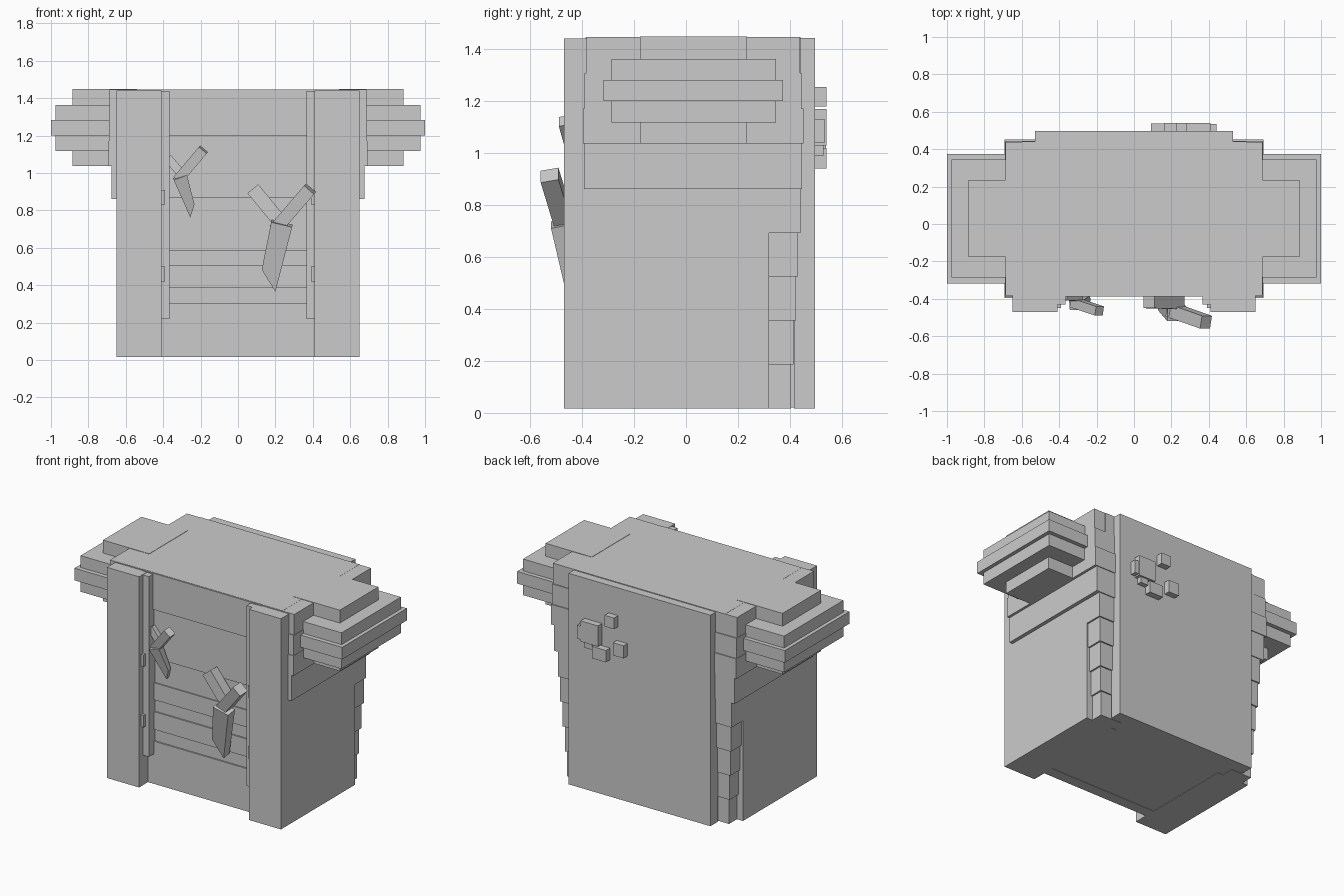
import bpy, bmesh
from mathutils import Vector, Matrix

if "Cube" in bpy.data.objects:
    bpy.data.objects.remove(bpy.data.objects["Cube"])

grey = bpy.data.materials.new("plain grey")
grey.diffuse_color = (0.6, 0.6, 0.6, 1)
grey.use_nodes = True
grey.node_tree.nodes["Principled BSDF"].inputs["Base Color"].default_value = grey.diffuse_color


def finish(name, bm):
    bmesh.ops.recalc_face_normals(bm, faces=bm.faces)
    me = bpy.data.meshes.new(name)
    bm.to_mesh(me)
    bm.free()
    me.materials.append(grey)
    ob = bpy.data.objects.new(name, me)
    bpy.context.collection.objects.link(ob)
    return ob


def box(name, x, y, z):
    """Axis-aligned block from (min, max) ranges."""
    bm = bmesh.new()
    bmesh.ops.create_cube(bm, size=1)
    for v in bm.verts:
        v.co = [r[0] if c < 0 else r[1] for c, r in zip(v.co, (x, y, z))]
    return finish(name, bm)


def pair(name, x, y, z):
    """Block on the right and its mirror on the left."""
    box("right_" + name, x, y, z)
    box("left_" + name, (-x[1], -x[0]), y, z)


def bar(name, a, b, width, depth, tip=1.0, skew=0.0):
    """Block running from a to b, optionally narrowing to a slanted tip."""
    a, b = Vector(a), Vector(b)
    d = (b - a).normalized()
    side = d.cross(Vector((0, -1, 0))).normalized()
    out = side.cross(d)
    bm = bmesh.new()
    bmesh.ops.create_cube(bm, size=1)
    for v in bm.verts:
        u, w, t = v.co
        end = t > 0
        k = tip if end else 1
        v.co = (b if end else a) + side * u * width * k + out * w * depth * k
        if end:
            v.co += d * skew * u * 2
    return finish(name, bm)


# Central body and back
box("body_core", (-.52, .52), (-.36, .42), (.02, 1.43))
box("top_cap", (-.6, .6), (-.38, .44), (1.30, 1.447))
box("back_panel", (-.53, .53), (.415, .497), (.017, 1.442))

# Front slats, each at its own depth
for i, (z0, z1, y) in enumerate([
        (1.20, 1.445, -.387), (.87, 1.20, -.377), (.70, .87, -.367),
        (.585, .70, -.375), (.505, .585, -.365), (.385, .505, -.375),
        (.305, .385, -.365), (.017, .305, -.375)]):
    box(f"front_slat_{i}", (-.45, .45), (y, -.3), (z0, z1))

# Side blocks with front pillars, trims and studs
pair("side_block", (.41, .65), (-.47, .32), (.017, 1.44))
pair("pillar_trim", (.365, .49), (-.43, -.3), (.22, 1.438))
for i, z in enumerate((.42, .83)):
    pair(f"pillar_stud_{i}", (.39, .43), (-.45, -.40), (z, z + .08))

# Stepped strips at the rear corners, growing toward the top
for i in range(5):
    pair(f"rear_step_{i}", (.45, .605 + .011 * i), (.25, .405 + .009 * i),
         (.017 + .169 * i, .186 + .169 * i))

# Bands wrapping the upper sides
for i, (xo, y0, y1, z0, z1) in enumerate([
        (.675, -.393, .447, .862, 1.037), (.692, -.396, .452, 1.037, 1.172),
        (.690, -.391, .445, 1.172, 1.308), (.688, -.383, .438, 1.308, 1.446)]):
    pair(f"shoulder_band_{i}", (.45, xo), (y0, y1), (z0, z1))

# Layered shoulder pads
pair("shoulder_core", (.54, .885), (-.177, .234), (1.037, 1.449))
pair("shoulder_layer", (.56, .975), (-.287, .346), (1.118, 1.362))
pair("shoulder_rim", (.58, 1.0), (-.317, .374), (1.20, 1.282))

# Small blocks clustered on the back
for i, (x0, x1, z0, z1, y) in enumerate([
        (.28, .41, 1.03, 1.17, .541), (.40, .44, 1.04, 1.13, .535),
        (.16, .23, 1.18, 1.255, .541), (.22, .325, .94, 1.02, .541),
        (.09, .17, 1.0, 1.085, .538), (.33, .39, .99, 1.04, .53)]):
    box(f"back_chip_{i}", (x0, x1), (.48, y), (z0, z1))

# Large forked ornament on the front
bar("large_fork_right", (.20, -.46, .70), (.385, -.525, .915), .07, .07)
bar("large_fork_left", (.24, -.42, .72), (.08, -.415, .915), .075, .07)
bar("large_fork_blade", (.235, -.485, .73), (.165, -.42, .43), .115, .07, .85, -.05)

# Small forked ornament on the front
bar("small_fork_right", (-.32, -.42, .965), (-.185, -.465, 1.125), .055, .05)
bar("small_fork_left", (-.29, -.39, .98), (-.375, -.385, 1.08), .045, .045)
bar("small_fork_blade", (-.31, -.435, .98), (-.245, -.39, .80), .075, .05, .6, .03)
